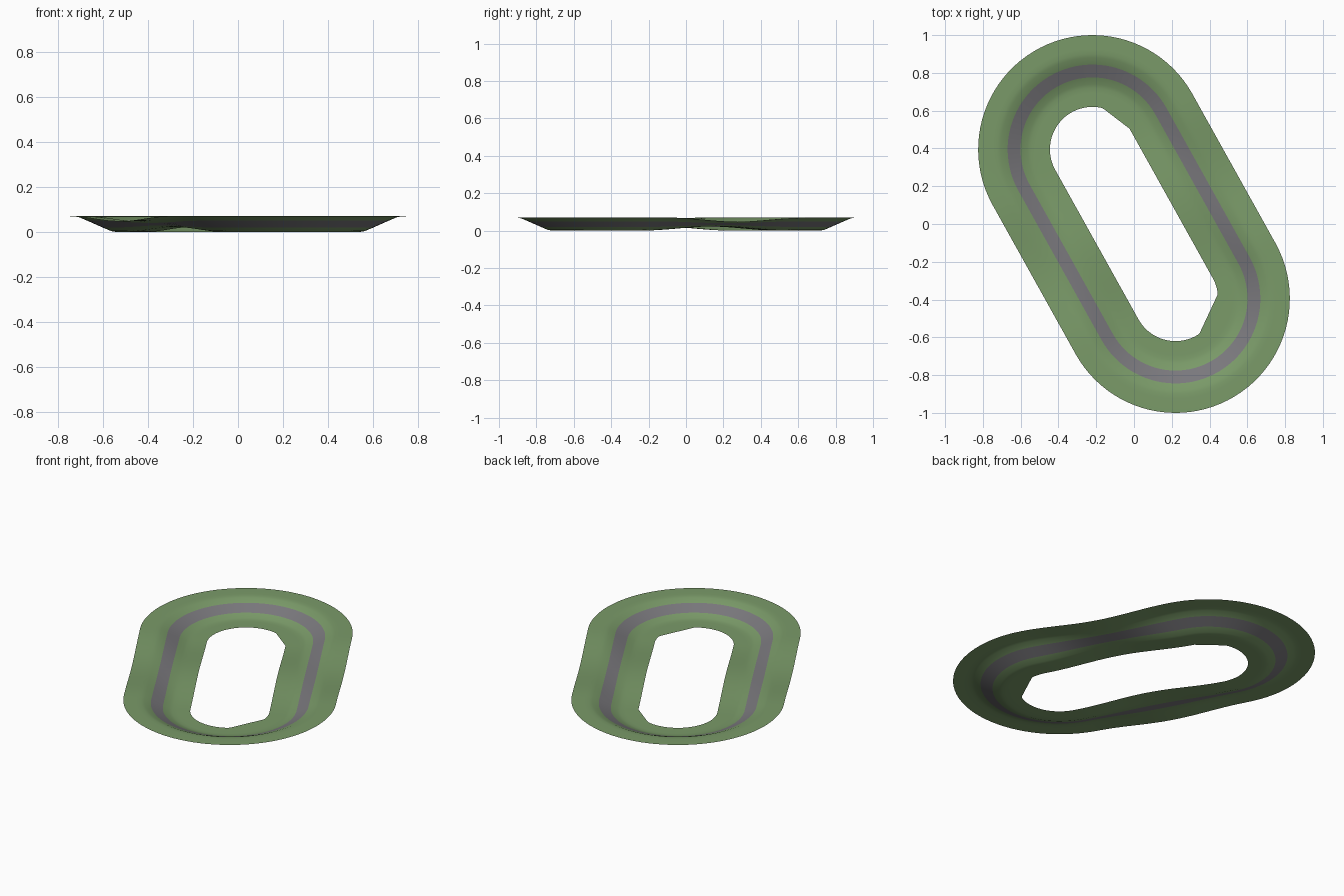
import bpy, bmesh, math

if "Cube" in bpy.data.objects:
    bpy.data.objects.remove(bpy.data.objects["Cube"])

def material(name, rgb):
    m = bpy.data.materials.new(name)
    m.diffuse_color = (*rgb, 1)
    m.use_nodes = True
    m.node_tree.nodes["Principled BSDF"].inputs["Base Color"].default_value = m.diffuse_color
    return m

grass = material("grass green", (0.195, 0.325, 0.14))
asphalt = material("asphalt grey", (0.195, 0.19, 0.205))

# Track centre line: two half circles joined by straights
CX, CY, R = 0.22, 0.395, 0.415
A0 = math.atan2(CX, CY)          # direction of the straights' normal
MID, BANK, EASE = 0.035, 0.035, 0.35
# Cross-section: offset from the centre line (outward), share of the bank height
PROFILE = [(-0.19, -1), (-0.115, -1), (-0.09, -0.98), (-0.07, -0.87), (-0.034, -0.43),
           (0.034, 0.43), (0.07, 0.87), (0.09, 0.98), (0.115, 1), (0.19, 1)]
ROAD = 4                         # profile segment that is the road
ARC, STRAIGHT = 45, 20
# Inner edge is cut straight between these angles, one cut per end
CUTS = [(29, 76), (-56, 6)]

def inner_offset(angle, end):
    lo, hi = CUTS[end]
    deg = (math.degrees(angle) + 180) % 360 - 180
    r = R + PROFILE[0][0]
    if lo <= deg <= hi:
        mid, half = math.radians((lo + hi) / 2), math.radians((hi - lo) / 2)
        r *= math.cos(half) / math.cos(math.radians(deg) - mid)
    return r - R

# Stations: centre point, outward angle, bank amount, inner edge offset
stations = []
for end, (cx, cy) in enumerate([(-CX, CY), (CX, -CY)]):
    start = A0 + math.pi * end
    for i in range(ARC + 1):
        a = start + math.pi * i / ARC
        stations.append((cx, cy, a, 1.0, inner_offset(a, end)))
    a = start + math.pi
    for i in range(1, STRAIGHT):
        t = i / STRAIGHT
        bank = 1 - (1 - EASE) * (0.5 - 0.5 * math.cos(2 * math.pi * t))
        stations.append((cx * (1 - 2 * t), cy * (1 - 2 * t), a, bank, PROFILE[0][0]))

# Sweep the banked cross-section around the loop
bm = bmesh.new()
rings = []
for cx, cy, a, bank, inner in stations:
    ring = []
    for j, (s, h) in enumerate(PROFILE):
        r = R + (inner if j == 0 else s)
        ring.append(bm.verts.new((cx + r * math.cos(a), cy + r * math.sin(a),
                                  MID + BANK * bank * h)))
    rings.append(ring)
for k, ring in enumerate(rings):
    nxt = rings[(k + 1) % len(rings)]
    for j in range(len(PROFILE) - 1):
        f = bm.faces.new((ring[j], ring[j + 1], nxt[j + 1], nxt[j]))
        f.material_index = 1 if j == ROAD else 0
        f.smooth = True

mesh = bpy.data.meshes.new("banked_track")
bm.to_mesh(mesh)
bm.free()
mesh.materials.append(grass)
mesh.materials.append(asphalt)
track = bpy.data.objects.new("banked_track", mesh)
bpy.context.collection.objects.link(track)
